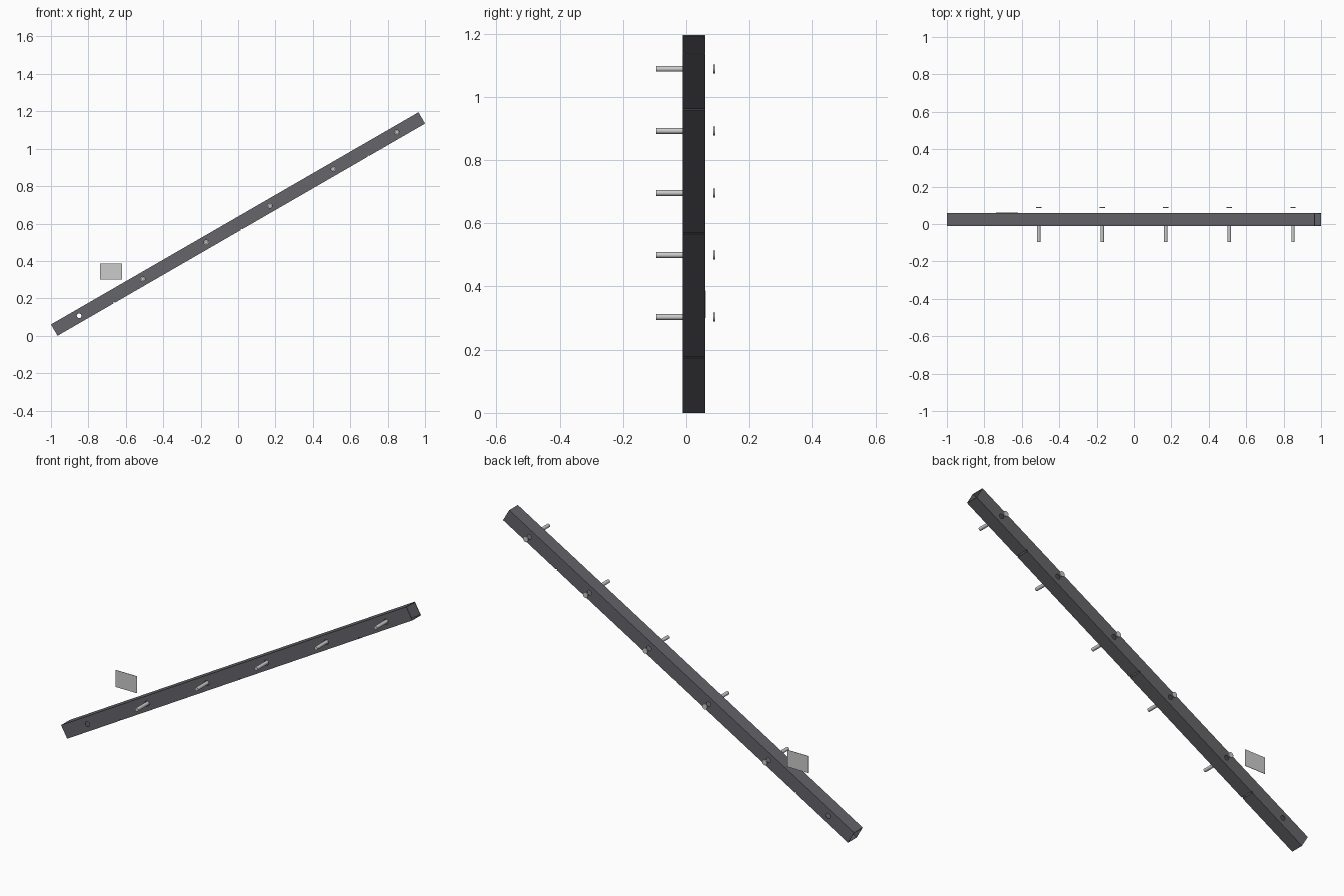
import bpy, math
from mathutils import Matrix, Vector

if "Cube" in bpy.data.objects:
    bpy.data.objects.remove(bpy.data.objects["Cube"])

ANGLE = math.radians(30)
LENGTH, SIZE, WALL = 2.269, 0.07, 0.003
Y_MID = 0.0245
# Local frame: x runs along the sloping rail
FRAME = Matrix.Translation((0, Y_MID, 0.5975)) @ Matrix.Rotation(-ANGLE, 4, 'Y')


def material(name, color):
    m = bpy.data.materials.new(name)
    m.diffuse_color = color
    m.use_nodes = True
    m.node_tree.nodes["Principled BSDF"].inputs["Base Color"].default_value = m.diffuse_color
    return m


def box(name, matrix, center, dims):
    bpy.ops.mesh.primitive_cube_add(size=1)
    ob = bpy.context.object
    ob.name = name
    ob.data.transform(matrix @ Matrix.Translation(center) @ Matrix.Diagonal((*dims, 1)))
    return ob


def rod(name, s, y0, y1, radius):
    """Cylinder along y, at distance s along the rail."""
    bpy.ops.mesh.primitive_cylinder_add(vertices=24, radius=radius, depth=y1 - y0)
    ob = bpy.context.object
    ob.name = name
    c = FRAME @ Vector((s, 0, 0))
    ob.data.transform(Matrix.Translation((c.x, (y0 + y1) / 2, c.z))
                      @ Matrix.Rotation(math.pi / 2, 4, 'X'))
    bpy.ops.object.shade_smooth_by_angle()
    return ob


def cut(target, cutter):
    cutter.hide_render = True
    mod = target.modifiers.new("cut", 'BOOLEAN')
    mod.operation, mod.solver, mod.object = 'DIFFERENCE', 'EXACT', cutter
    bpy.context.view_layer.objects.active = target
    bpy.ops.object.modifier_apply(modifier=mod.name)
    bpy.data.objects.remove(cutter)


dark = material("dark_metal", (0.13, 0.13, 0.145, 1))
stations = [(i - 2.5) * 0.3925 for i in range(6)]

# Sloping square tube, open at both ends
rail = box("rail_tube", FRAME, (0, 0, 0), (LENGTH, SIZE, SIZE))
inner = SIZE - 2 * WALL
cut(rail, box("bore_cutter", FRAME, (0, 0, 0), (LENGTH + 0.1, inner, inner)))
# Pin holes through both side walls
for s in stations:
    cut(rail, rod("hole_cutter", s, -0.2, 0.2, 0.0125))
# Narrow slots across the underside
for s in (-0.785, 0, 0.785):
    cut(rail, box("slot_cutter", FRAME, (s, 0, -SIZE / 2), (0.007, 0.1, 0.01)))
rail.data.materials.clear()
rail.data.materials.append(dark)

# Pins at the front and loose discs behind; the lowest hole stays empty
for i, s in enumerate(stations[1:], 1):
    rod(f"pin_{i}", s, -0.0955, 0.0, 0.009)
    rod(f"end_disc_{i}", s, 0.0855, 0.0915, 0.014)

# Small flat plate floating above the low end
box("small_plate", Matrix.Identity(4), (-0.679, 0.062, 0.343), (0.12, 0.002, 0.087))
